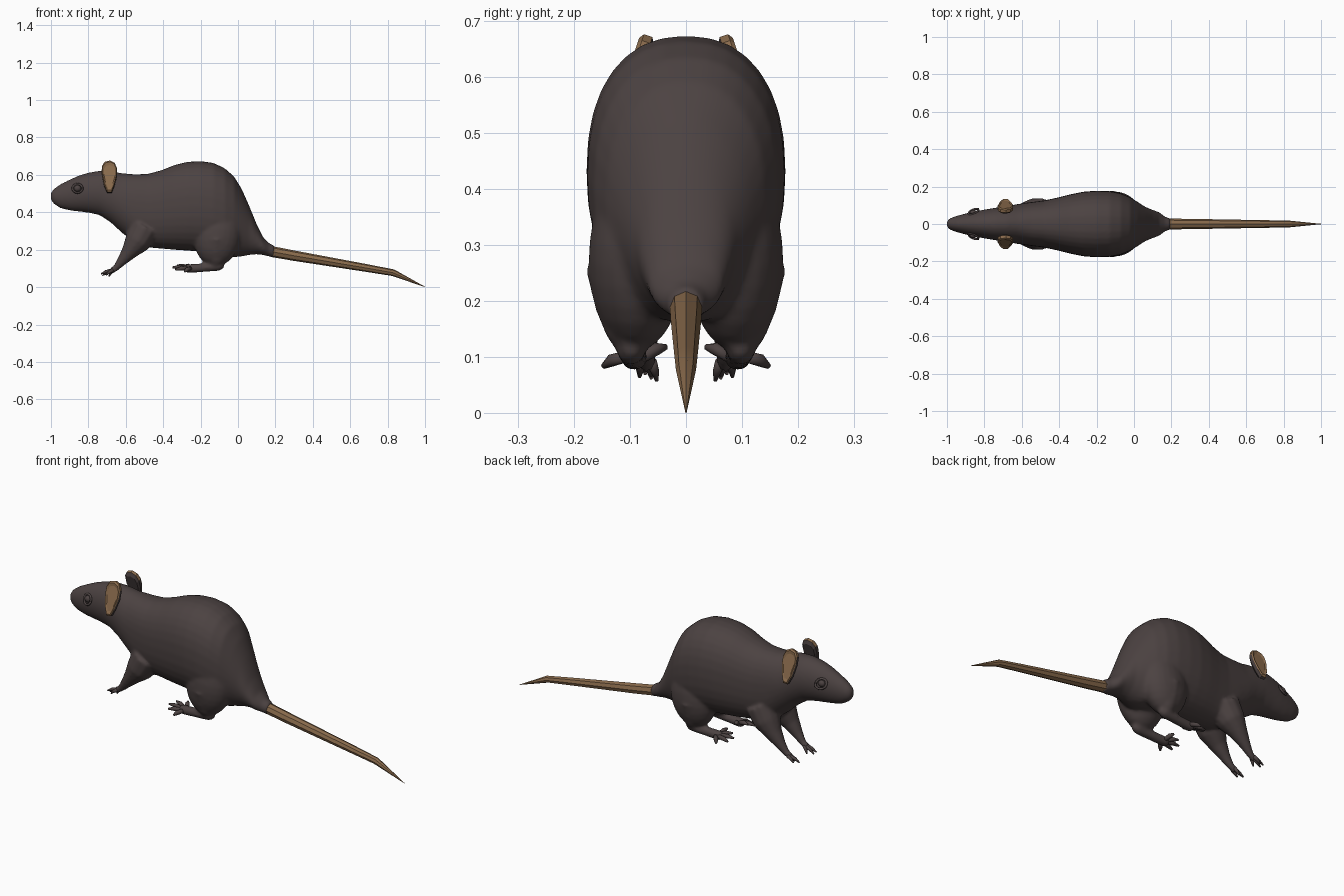
import bpy, bmesh, math
from mathutils import Vector, Matrix

if "Cube" in bpy.data.objects:
    bpy.data.objects.remove(bpy.data.objects["Cube"])


def material(name, rgb):
    m = bpy.data.materials.new(name)
    m.diffuse_color = (*rgb, 1)
    m.use_nodes = True
    m.node_tree.nodes["Principled BSDF"].inputs["Base Color"].default_value = m.diffuse_color
    return m


FUR = material("dark brown fur", (0.072, 0.055, 0.054))
SKIN = material("tan skin", (0.25, 0.145, 0.072))


def finish(bm, name, mats, smooth=True):
    bmesh.ops.recalc_face_normals(bm, faces=bm.faces)
    me = bpy.data.meshes.new(name)
    bm.to_mesh(me)
    bm.free()
    for m in mats:
        me.materials.append(m)
    for p in me.polygons:
        p.use_smooth = smooth
    ob = bpy.data.objects.new(name, me)
    bpy.context.collection.objects.link(ob)
    return ob


def bridge(bm, rings):
    n = len(rings[0])
    for a, b in zip(rings, rings[1:]):
        for i in range(n):
            bm.faces.new((a[i], a[(i + 1) % n], b[(i + 1) % n], b[i]))
    bm.faces.new(rings[0])
    bm.faces.new(rings[-1])


def tube(bm, pts, sides=12):
    """Tapered tube through (x, y, z, radius) points."""
    co = [Vector(p[:3]) for p in pts]
    rings = []
    for i, p in enumerate(pts):
        d = (co[min(i + 1, len(co) - 1)] - co[max(i - 1, 0)]).normalized()
        u = d.cross(Vector((0, 1, 0.01))).normalized()
        v = d.cross(u)
        rings.append([bm.verts.new(co[i] + p[3] * (u * math.cos(t) + v * math.sin(t)))
                      for t in (2 * math.pi * k / sides for k in range(sides))])
    bridge(bm, rings)


def ball(bm, loc, size, tilt=0):
    m = Matrix.Translation(loc) @ Matrix.Rotation(tilt, 4, 'Y') @ Matrix.Diagonal((*size, 1))
    bmesh.ops.create_uvsphere(bm, u_segments=24, v_segments=14, radius=1, matrix=m)


# Trunk and head sections: x, top, bottom, half width
SECTIONS = [
    (-1.00, .505, .465, .016), (-.985, .525, .445, .030), (-.95, .550, .422, .043),
    (-.90, .575, .410, .056), (-.85, .597, .404, .068), (-.80, .612, .398, .077),
    (-.74, .622, .385, .087), (-.68, .620, .345, .096), (-.62, .609, .29, .107),
    (-.55, .603, .235, .117), (-.48, .606, .212, .126), (-.41, .625, .206, .141),
    (-.34, .653, .200, .159), (-.27, .670, .195, .173), (-.20, .674, .190, .178),
    (-.13, .664, .180, .176), (-.07, .635, .168, .165), (-.02, .590, .160, .143),
    (.02, .525, .164, .118), (.06, .435, .172, .092), (.10, .335, .176, .076),
    (.135, .265, .172, .064), (.165, .236, .164, .040), (.195, .222, .156, .029)]

bm = bmesh.new()
rings = []
for x, top, bot, w in SECTIONS:
    k = 0.87 if -.6 < x < .0 else 1.0      # fuller flanks on the trunk
    ring = []
    for i in range(32):
        t = 2 * math.pi * i / 32
        c, s = math.cos(t), math.sin(t)
        y = math.copysign(abs(c) ** k, c) * w
        z = (top + bot) / 2 + math.copysign(abs(s) ** k, s) * (top - bot) / 2
        ring.append(bm.verts.new((x, y, z)))
    rings.append(ring)
bridge(bm, rings)

# Legs, blended into the trunk
for s in (-1, 1):
    ball(bm, (-.11, s * .088, .275), (.125, .086, .165), .15)             # thigh
    tube(bm, [(-.115, s * .095, .25, .085), (-.118, s * .10, .18, .062),
              (-.115, s * .10, .135, .042), (-.125, s * .10, .108, .022)])  # shank
    tube(bm, [(-.075, s * .097, .118, .014), (-.10, s * .098, .113, .026),
              (-.16, s * .097, .106, .024), (-.22, s * .094, .102, .024),
              (-.27, s * .092, .099, .024), (-.285, s * .092, .099, .016)])  # foot
    tube(bm, [(-.50, s * .055, .31, .085), (-.54, s * .07, .24, .070),
              (-.580, s * .075, .190, .045), (-.622, s * .074, .138, .027),
              (-.655, s * .071, .100, .017), (-.68, s * .070, .085, .017)])  # foreleg
body = finish(bm, "body", [FUR])
rm = body.modifiers.new("blend", 'REMESH')
rm.mode = 'VOXEL'
rm.voxel_size = 0.008
rm.use_smooth_shade = True
sm = body.modifiers.new("soften", 'SMOOTH')
sm.factor = 0.5
sm.iterations = 7

for s, side in ((-1, "right"), (1, "left")):
    # Fanned toes
    bm = bmesh.new()
    for i, (x, y, z) in enumerate([(-.275, .035, .118), (-.325, .062, .116),
                                   (-.350, .090, .106), (-.335, .120, .094), (-.285, .148, .083)]):
        root = Vector((-.255, s * (.078 + .008 * i), .100))
        tip = Vector((x, s * y, z))
        mid = root.lerp(tip, .6) + Vector((0, 0, .004))
        tube(bm, [(*root, .011), (*mid, .0115), (*tip, .005)], 8)
    finish(bm, side + "_hind_toes", [FUR])
    bm = bmesh.new()
    for i, (x, y, z) in enumerate([(-.690, .052, .057), (-.725, .062, .062),
                                   (-.733, .073, .070), (-.705, .083, .064)]):
        root = Vector((-.668, s * (.062 + .006 * i), .092))
        tip = Vector((x, s * y, z))
        mid = root.lerp(tip, .6) + Vector((0, 0, .004))
        tube(bm, [(*root, .010), (*mid, .008), (*tip, .003)], 8)
    finish(bm, side + "_fore_toes", [FUR])

    # Eye: lid ring and ball
    bm = bmesh.new()
    ball(bm, (-.858, s * .061, .528), (.019, .014, .017))
    loop = [(-.858 + .026 * math.cos(a), s * (.066 - .010 * math.cos(a) * -1 - .012 * math.sin(a)),
             .528 + .023 * math.sin(a), .006) for a in (math.tau * i / 20 for i in range(21))]
    tube(bm, loop, 6)
    finish(bm, side + "_eye", [FUR])

    # Ear: cupped leaf with skin on its outer face
    bm = bmesh.new()
    outline = [(-.012, -.088), (-.030, -.045), (-.042, .020), (-.041, .058), (-.026, .083),
               (.002, .090), (.027, .078), (.040, .048), (.040, .005), (.026, -.050), (.012, -.086)]
    place = (Matrix.Translation((-.687, s * .094, .588))
             @ Matrix.Rotation(s * .32, 4, 'X'))
    rows = []
    for y, f in ((-.016, .8), (-.006, 1.0), (.010, 1.0), (.016, .90), (.011, .72)):
        rows.append([bm.verts.new(place @ Vector((u * f, s * y, v * f))) for u, v in outline])
    bridge(bm, rows)
    bm.normal_update()
    bmesh.ops.recalc_face_normals(bm, faces=bm.faces)
    out = (place.to_3x3() @ Vector((0, s, 0))).normalized()
    for f in bm.faces:
        f.material_index = 1 if f.normal.dot(out) > .3 or f.calc_center_median().z > .64 and f.normal.dot(out) > -.1 else 0
    finish(bm, side + "_ear", [FUR, SKIN], smooth=False)

# Tail: faceted taper with a bent pointed tip
bm = bmesh.new()
tube(bm, [(.180, 0, .190, .029), (.30, 0, .168, .0275), (.50, 0, .134, .024),
          (.70, 0, .100, .0205), (.83, 0, .077, .018), (.998, 0, .004, .0012)], 8)
for v in bm.verts:
    if v.co.x > .99:
        v.co = Vector((1.0, v.co.y, max(0.0, v.co.z - .003)))
tail = finish(bm, "tail", [SKIN])
bpy.context.view_layer.objects.active = tail
tail.select_set(True)
bpy.ops.object.shade_smooth_by_angle(angle=math.radians(30))
